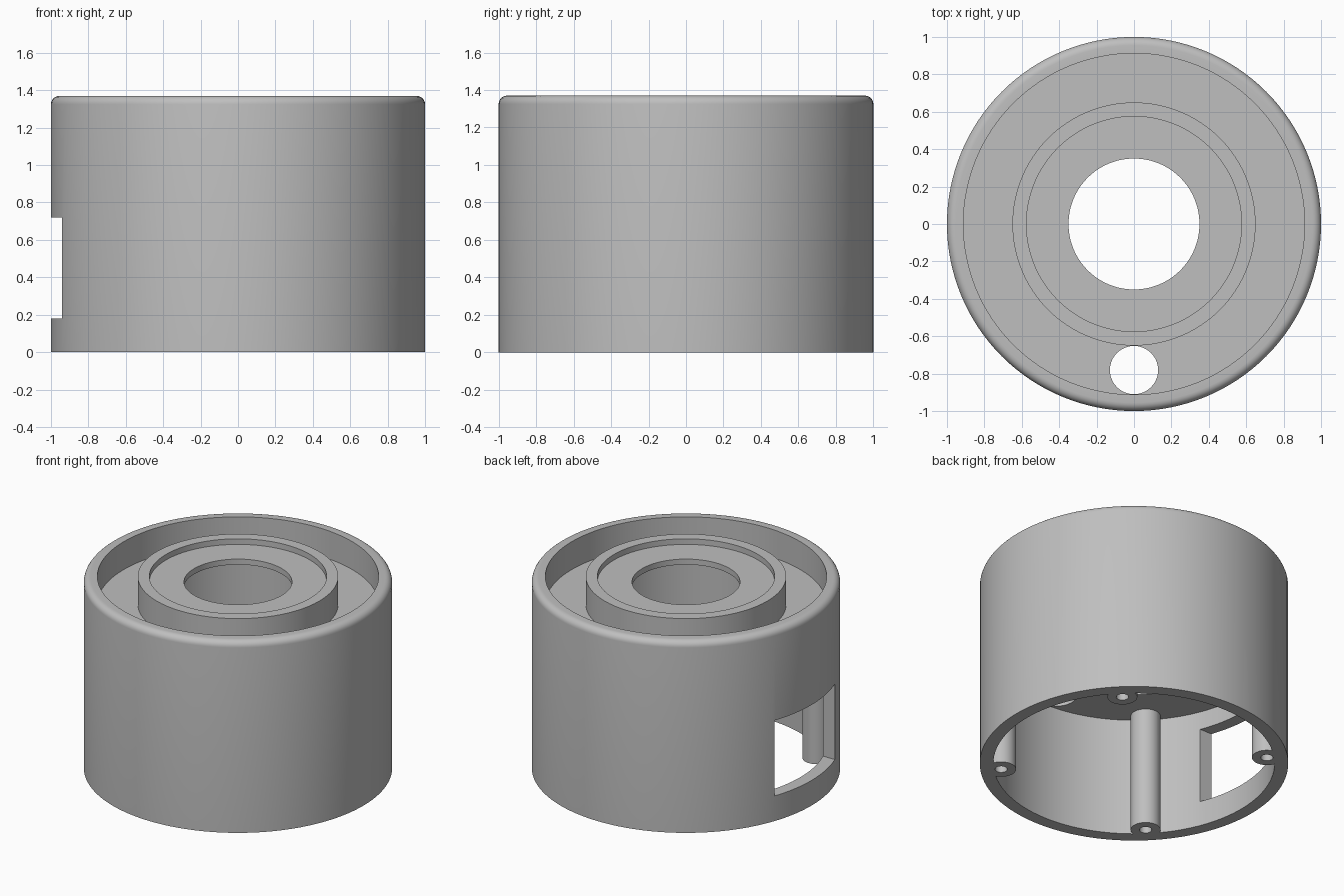
import bpy, bmesh, math
from mathutils import Matrix, Vector

if "Cube" in bpy.data.objects:
    bpy.data.objects.remove(bpy.data.objects["Cube"], do_unlink=True)

grey = bpy.data.materials.new("plain grey")
grey.use_nodes = True
grey.diffuse_color = (0.52, 0.52, 0.52, 1)
grey.node_tree.nodes["Principled BSDF"].inputs["Base Color"].default_value = (0.52, 0.52, 0.52, 1)


def finish(name, bm):
    bmesh.ops.recalc_face_normals(bm, faces=bm.faces)
    mesh = bpy.data.meshes.new(name)
    bm.to_mesh(mesh)
    bm.free()
    mesh.materials.append(grey)
    obj = bpy.data.objects.new(name, mesh)
    bpy.context.collection.objects.link(obj)
    return obj


def lathe(name, profile, steps=128):
    """Turn a closed (radius, height) profile around the z axis."""
    bm = bmesh.new()
    verts = [bm.verts.new((r, 0, z)) for r, z in profile]
    edges = [bm.edges.new((a, b)) for a, b in zip(verts, verts[1:] + verts[:1])]
    bmesh.ops.spin(bm, geom=verts + edges, cent=(0, 0, 0), axis=(0, 0, 1),
                   angle=math.tau, steps=steps, use_merge=True)
    bmesh.ops.remove_doubles(bm, verts=bm.verts, dist=1e-5)
    return finish(name, bm)


def cylinder(name, radius, x, y, low, high, segments=40):
    bm = bmesh.new()
    bmesh.ops.create_cone(bm, cap_ends=True, segments=segments, radius1=radius, radius2=radius,
                          depth=high - low, matrix=Matrix.Translation((x, y, (low + high) / 2)))
    return finish(name, bm)


def box(name, centre, size):
    bm = bmesh.new()
    bmesh.ops.create_cube(bm, size=1, matrix=Matrix.Translation(centre) @ Matrix.Diagonal((*size, 1)))
    return finish(name, bm)


def combine(target, tool, operation):
    """Apply a boolean, then discard the tool."""
    tool.hide_render = True
    mod = target.modifiers.new(operation, "BOOLEAN")
    mod.operation, mod.object, mod.solver = operation, tool, "EXACT"
    bpy.context.view_layer.objects.active = target
    bpy.ops.object.modifier_apply(modifier=mod.name)
    bpy.data.objects.remove(tool, do_unlink=True)


# Round housing: outer wall with rounded lip, ring groove, hollow hub, deck
TOP, DECK, GROOVE = 1.37, 0.85, 1.17
WALL, HUB, ROUND = 0.912, 0.65, 0.045
lip = [(1 - ROUND + ROUND * math.cos(a), TOP - ROUND + ROUND * math.sin(a))
       for a in (math.radians(15 * i) for i in range(7))]
profile = [(WALL, 0), (1, 0)] + lip + [
    (WALL, TOP), (WALL, GROOVE), (HUB, GROOVE), (HUB, TOP),
    (0.575, TOP), (0.575, TOP - 0.04), (0.35, TOP - 0.04), (0.35, TOP - 0.08),
    (0.58, TOP - 0.08), (0.58, DECK), (WALL, DECK)]
housing = lathe("housing", profile)

# Side window and cable hole
combine(housing, box("window_cutter", (-0.95, 0, 0.45), (0.5, 0.68, 0.54)), "DIFFERENCE")
combine(housing, cylinder("cable_hole_cutter", 0.129, 0, -0.781, DECK - 0.1, GROOVE + 0.1), "DIFFERENCE")

# Four screw posts with blind bores
for i in range(4):
    angle = math.radians(45 + 90 * i)
    x, y = 0.865 * math.cos(angle), 0.865 * math.sin(angle)
    combine(housing, cylinder("screw_post", 0.097, x, y, 0, DECK + 0.05), "UNION")
    combine(housing, cylinder("bore_cutter", 0.04, x, y, -0.1, 0.5, 24), "DIFFERENCE")

# Smooth round walls, crisp edges
bpy.ops.object.select_all(action="DESELECT")
housing.select_set(True)
bpy.context.view_layer.objects.active = housing
bpy.ops.object.shade_smooth_by_angle(angle=math.radians(30))
